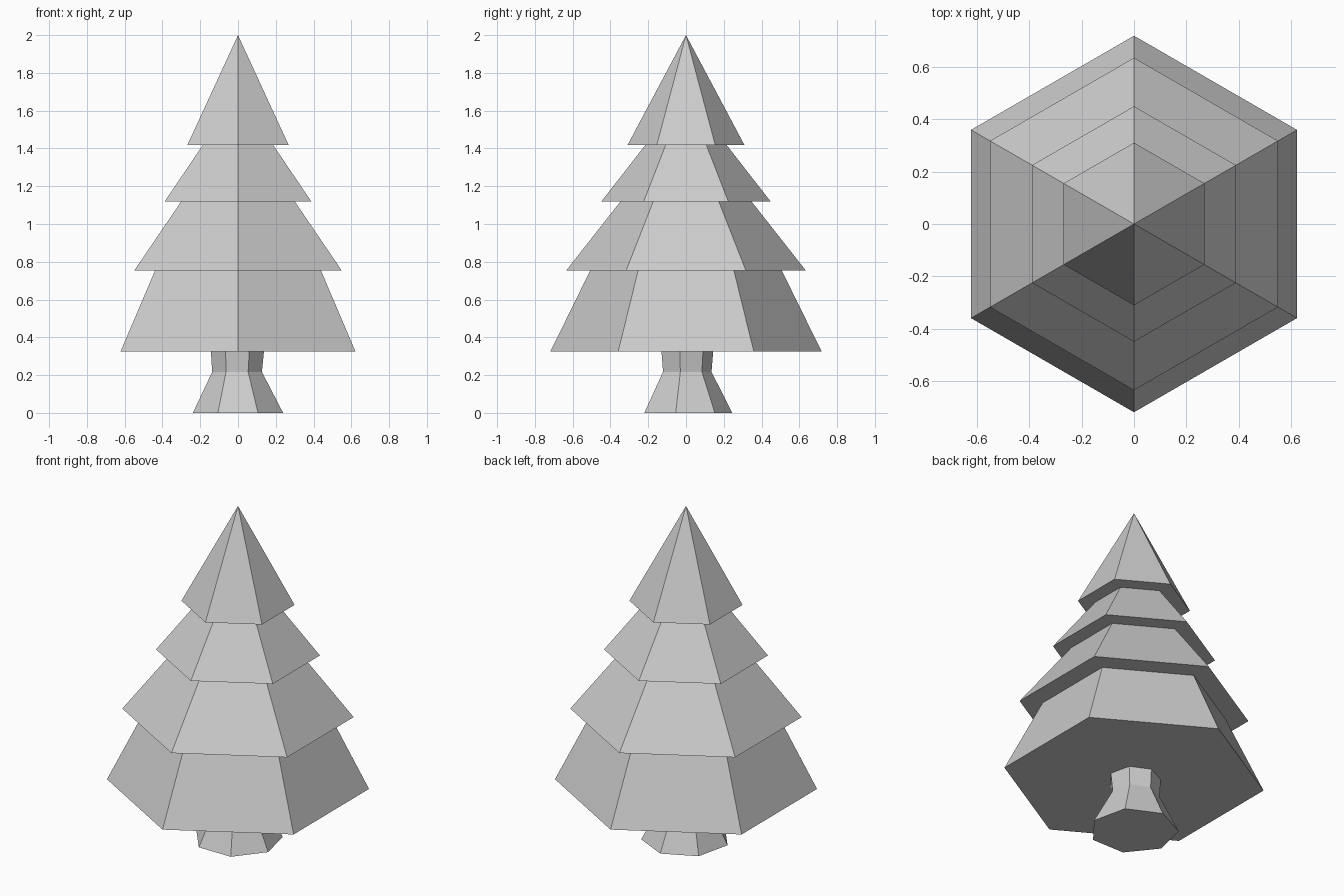
import bpy
import bmesh
import math

cube = bpy.data.objects.get("Cube")
if cube:
    bpy.data.objects.remove(cube, do_unlink=True)

grey = bpy.data.materials.new("plain_grey")
grey.use_nodes = True
colour = (0.6, 0.6, 0.6, 1)
grey.diffuse_color = colour
grey.node_tree.nodes["Principled BSDF"].inputs["Base Color"].default_value = colour


def stacked_rings(name, sides, rings, tip=None):
    """Flat-faced solid through rings of (radius, z, x shift), first corner towards +y."""
    bm = bmesh.new()
    loops = []
    for radius, z, shift in rings:
        loop = []
        for i in range(sides):
            a = math.pi / 2 + math.tau * i / sides
            loop.append(bm.verts.new((shift + radius * math.cos(a), radius * math.sin(a), z)))
        loops.append(loop)
    for low, high in zip(loops, loops[1:]):
        for i in range(sides):
            j = (i + 1) % sides
            bm.faces.new((low[i], low[j], high[j], high[i]))
    bm.faces.new(loops[0][::-1])
    if tip is None:
        bm.faces.new(loops[-1])
    else:
        apex = bm.verts.new((0, 0, tip))
        for i in range(sides):
            bm.faces.new((loops[-1][i], loops[-1][(i + 1) % sides], apex))
    bmesh.ops.recalc_face_normals(bm, faces=bm.faces)
    mesh = bpy.data.meshes.new(name)
    bm.to_mesh(mesh)
    bm.free()
    mesh.materials.append(grey)
    obj = bpy.data.objects.new(name, mesh)
    bpy.context.collection.objects.link(obj)
    return obj


# Seven-sided trunk with a flared foot
stacked_rings("trunk", 7, [(0.245, 0, 0), (0.135, 0.217, -0.005), (0.144, 0.325, -0.003)])

# Six-sided foliage: each tier overhangs the one below, the last ends in a point
tiers = [  # bottom radius, top radius, bottom z, top z
    (0.718, 0.507, 0.325, 0.754),
    (0.634, 0.348, 0.754, 1.118),
    (0.449, 0.216, 1.118, 1.417),
]
profile = []
for bottom, top, z0, z1 in tiers:
    profile += [(bottom, z0, 0), (top, z1, 0)]
profile.append((0.31, 1.417, 0))
stacked_rings("foliage", 6, profile, tip=2.0)
